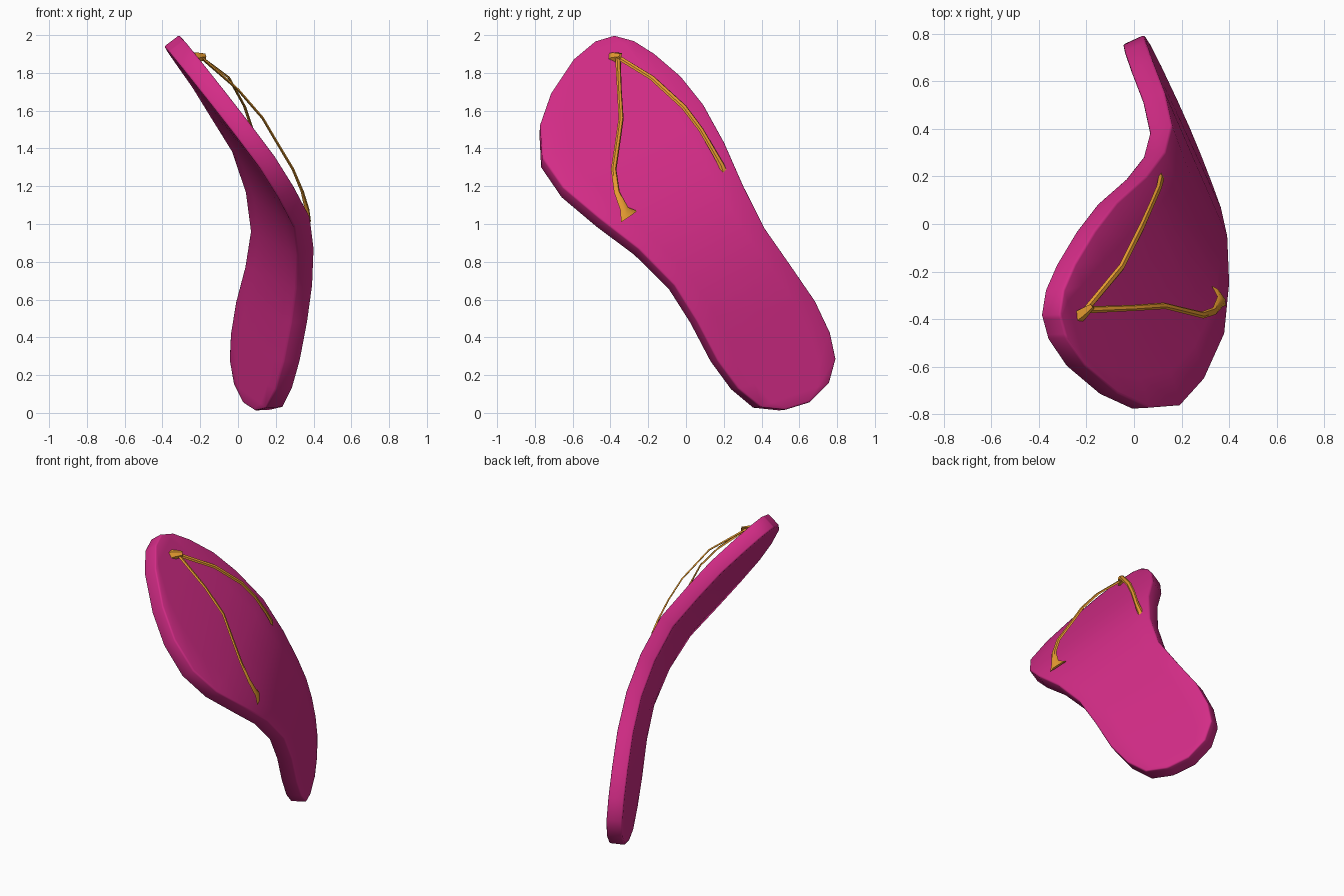
import bpy, bmesh
from mathutils import Vector

if "Cube" in bpy.data.objects:
    bpy.data.objects.remove(bpy.data.objects["Cube"])


def material(name, color):
    m = bpy.data.materials.new(name)
    m.diffuse_color = color
    m.use_nodes = True
    m.node_tree.nodes["Principled BSDF"].inputs["Base Color"].default_value = m.diffuse_color
    return m


PINK = material("pink_rubber", (0.65, 0.025, 0.24, 1))
ORANGE = material("orange_strap", (0.8, 0.33, 0.03, 1))


def make_object(name, bm, mat):
    bmesh.ops.recalc_face_normals(bm, faces=bm.faces)
    me = bpy.data.meshes.new(name)
    bm.to_mesh(me)
    bm.free()
    ob = bpy.data.objects.new(name, me)
    bpy.context.collection.objects.link(ob)
    me.materials.append(mat)
    return ob


def shade(ob, angle):
    bpy.ops.object.select_all(action='DESELECT')
    ob.select_set(True)
    bpy.context.view_layer.objects.active = ob
    bpy.ops.object.shade_smooth_by_angle(angle=angle)


# Bend of the sole: depth along its length, plus a constant sideways tilt
BEND = [(-.3, .31), (.16, .395), (.4, .44), (.63, .463), (.885, .44), (1.13, .375),
        (1.36, .25), (1.56, .14), (1.73, .03), (1.935, -.10)]


def sole_x(y, z):
    s, t = -.5 * y + .866 * z, .866 * y + .5 * z
    s = min(max(s, BEND[0][0]), BEND[-1][0])
    for (s0, f0), (s1, f1) in zip(BEND, BEND[1:]):
        if s <= s1:
            return f0 + (f1 - f0) * (s - s0) / (s1 - s0) - .42 * t


# Sole: outline pairs (left y, z, right y, z) from heel to toe
PAIRS = [(.52, .005, .65, .045), (.38, .02, .755, .15), (.26, .12, .79, .28),
         (.15, .27, .76, .42), (.04, .48, .68, .59), (-.08, .67, .55, .78),
         (-.27, .86, .41, .98), (-.48, 1.02, .30, 1.20), (-.67, 1.18, .20, 1.43),
         (-.78, 1.34, .09, 1.63), (-.79, 1.52, -.03, 1.78), (-.73, 1.69, -.17, 1.90),
         (-.61, 1.87, -.28, 1.97), (-.49, 1.97, -.39, 2.0)]
COLS = 6
bm = bmesh.new()
grid = []
for ly, lz, ry, rz in PAIRS:
    row = []
    for i in range(COLS + 1):
        k = i / COLS
        y = (ly + (ry - ly) * k) * .98
        z = .99 + (lz + (rz - lz) * k - 1) * .98
        row.append(bm.verts.new((sole_x(y, z), y, z)))
    grid.append(row)
for a, b in zip(grid, grid[1:]):
    for i in range(COLS):
        bm.faces.new((a[i], a[i + 1], b[i + 1], b[i]))
sole = make_object("sole", bm, PINK)
mod = sole.modifiers.new("thickness", 'SOLIDIFY')
mod.thickness = .1
mod.offset = 0
mod.use_even_offset = True
bev = sole.modifiers.new("soft_rim", 'BEVEL')
bev.width = .022
bev.segments = 2
bev.limit_method = 'ANGLE'
bev.angle_limit = 1.0
shade(sole, 1.0)


# Straps: flat ribbons lofted along points (x, y, z, width, thickness)
def ribbon(name, path, up=Vector((.8, .25, .45))):
    bm = bmesh.new()
    pts = [Vector(p[:3]) for p in path]
    rings = []
    for i, p in enumerate(path):
        tan = (pts[min(i + 1, len(pts) - 1)] - pts[max(i - 1, 0)]).normalized()
        side = tan.cross(up).normalized()
        nor = side.cross(tan).normalized()
        w, h = p[3] / 2, p[4] / 2
        rings.append([bm.verts.new(pts[i] + side * w * a + nor * h * b)
                      for a, b in ((-1, -.4), (-.5, 1), (.5, 1), (1, -.4))])
    for a, b in zip(rings, rings[1:]):
        for j in range(4):
            bm.faces.new((a[j], a[(j + 1) % 4], b[(j + 1) % 4], b[j]))
    bm.faces.new(rings[0])
    bm.faces.new(rings[-1])
    ob = make_object(name, bm, ORANGE)
    shade(ob, .8)


ribbon("inner_strap", [(-.2, -.36, 1.885, .03, .015), (0, -.352, 1.71, .026, .012),
                       (.13, -.343, 1.56, .028, .012), (.2, -.36, 1.44, .028, .012),
                       (.29, -.382, 1.29, .03, .012), (.34, -.365, 1.17, .032, .014),
                       (.365, -.325, 1.08, .05, .016), (.36, -.30, 1.04, .12, .02)])
ribbon("outer_strap", [(-.2, -.36, 1.885, .03, .015), (-.05, -.18, 1.775, .032, .012),
                       (.035, -.01, 1.62, .032, .012), (.075, .08, 1.50, .03, .012),
                       (.105, .15, 1.38, .03, .014), (.115, .19, 1.31, .035, .016),
                       (.11, .205, 1.27, .05, .02)])
# Toe post: flared plug where both straps meet
ribbon("toe_post", [(-.25, -.40, 1.875, .085, .05), (-.215, -.375, 1.885, .06, .04),
                    (-.175, -.345, 1.89, .035, .018)], up=Vector((.3, -.8, .4)))
